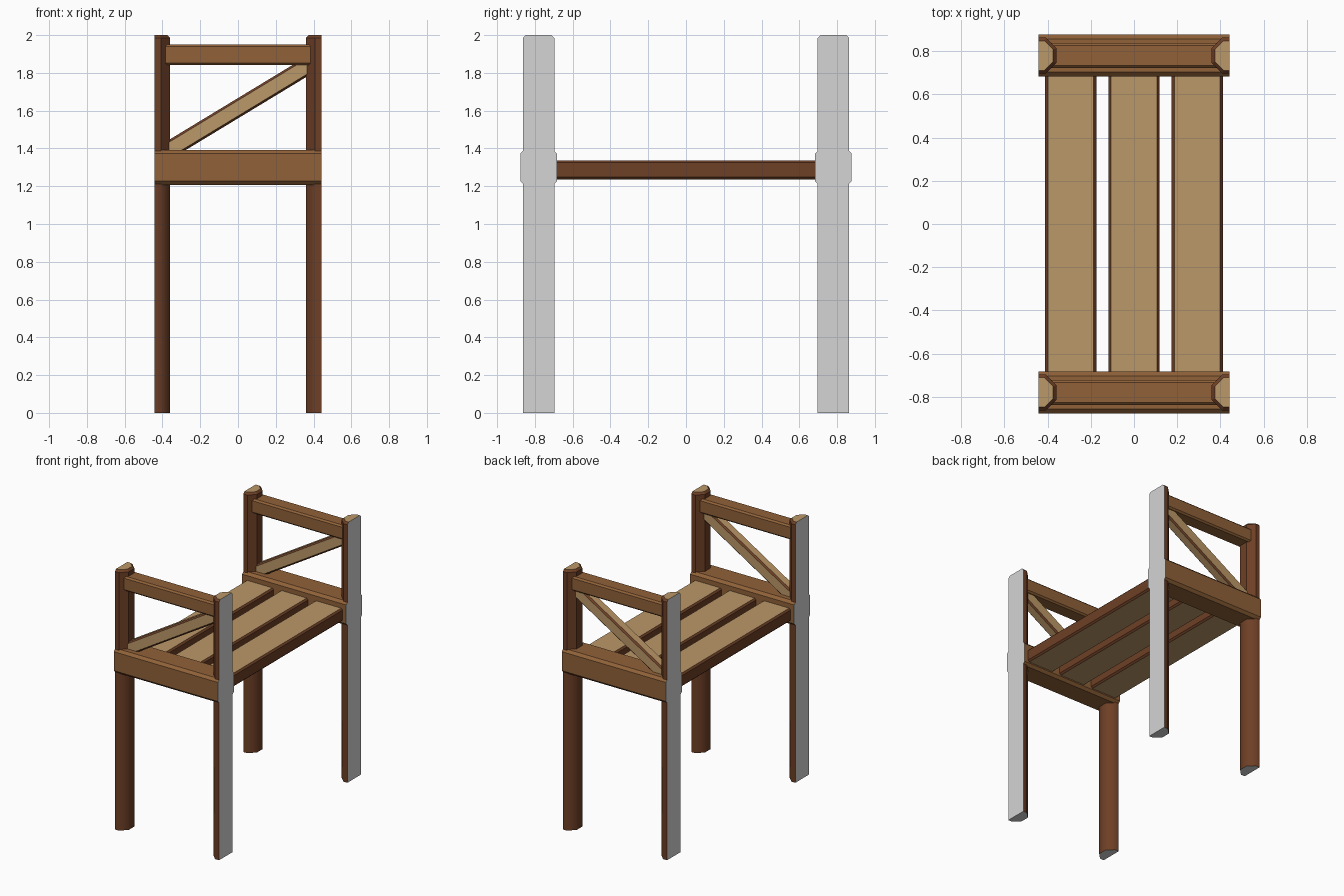
import bpy, bmesh, math
from mathutils import Matrix, Vector

if "Cube" in bpy.data.objects:
    bpy.data.objects.remove(bpy.data.objects["Cube"])


def material(name, rgb):
    m = bpy.data.materials.new(name)
    m.diffuse_color = (*rgb, 1)
    m.use_nodes = True
    m.node_tree.nodes["Principled BSDF"].inputs["Base Color"].default_value = m.diffuse_color
    return m


DARK, MID, TAN, GREY = range(4)
MATS = [material("dark brown wood", (0.155, 0.05, 0.019)),
        material("mid brown wood", (0.28, 0.12, 0.04)),
        material("tan wood", (0.50, 0.315, 0.14)),
        material("grey cut end", (0.66, 0.66, 0.66))]

END = 0.443      # half length in x, where the section is cut
POST_Y = 0.78    # post and beam centre line
R = 0.083        # post radius across flats


def loft(name, rings, rule, matrix=Matrix()):
    """Skin equal-sized rings, cap both ends, colour faces by local normal."""
    bm = bmesh.new()
    loops = [[bm.verts.new(p) for p in ring] for ring in rings]
    for a, b in zip(loops, loops[1:]):
        for i in range(len(a)):
            j = (i + 1) % len(a)
            bm.faces.new((a[i], a[j], b[j], b[i]))
    bm.faces.new(loops[0])
    bm.faces.new(loops[-1])
    bmesh.ops.recalc_face_normals(bm, faces=bm.faces)
    bm.normal_update()
    for f in bm.faces:
        f.material_index = rule(f.normal)
    me = bpy.data.meshes.new(name)
    bm.to_mesh(me)
    bm.free()
    me.transform(matrix)
    for m in MATS:
        me.materials.append(m)
    ob = bpy.data.objects.new(name, me)
    bpy.context.collection.objects.link(ob)
    return ob


def bar(name, length, width, height, c, rule, matrix):
    """Chamfered bar along local x, width in y, height in z."""
    w, h = width / 2, height / 2
    prof = [(w, -h + c), (w, h - c), (w - c, h), (-w + c, h),
            (-w, h - c), (-w, -h + c), (-w + c, -h), (w - c, -h)]
    rings = [[(x, y, z) for y, z in prof] for x in (-length / 2, length / 2)]
    return loft(name, rings, rule, matrix)


def half_octagon(r, z):
    t = R * math.tan(math.pi / 8)
    k = r * t / R
    return [(0, -r, z), (k, -r, z), (r, -k, z), (r, k, z), (k, r, z), (0, r, z)]


def post_rule(n):
    if n.x < -0.9 or n.z < -0.9:
        return GREY
    return TAN if n.z > 0.9 else DARK


def beam_rule(n):
    return GREY if abs(n.x) > 0.9 else MID


def plank_rule(n):
    return TAN if abs(n.z) > 0.9 else DARK


def brace_rule(n):
    return TAN if max(abs(n.y), abs(n.z)) > 0.9 else DARK


T = Matrix.Translation
for s, side in ((-1, "front"), (1, "back")):
    y = s * POST_Y
    # half posts, cut flat at both ends of the section
    for e, end in ((-1, "left"), (1, "right")):
        turn = T((e * END, y, 0)) @ Matrix.Rotation(math.pi if e > 0 else 0, 4, 'Z')
        leg = loft(f"{side}_{end}_leg", [half_octagon(R, 0), half_octagon(R, 1.25)],
                   post_rule, turn)
        bpy.ops.object.select_all(action='DESELECT')
        leg.select_set(True)
        bpy.context.view_layer.objects.active = leg
        bpy.ops.object.shade_smooth_by_angle(angle=math.radians(50))
        loft(f"{side}_{end}_rail_post",
             [half_octagon(R, 1.35), half_octagon(R, 1.985), half_octagon(R - 0.015, 2.0)],
             post_rule, turn)
    # side beam, hand rail, diagonal brace
    bar(f"{side}_beam", 2 * END, 0.194, 0.186, 0.02, beam_rule, T((0, y, 1.30)))
    bar(f"{side}_hand_rail", 0.80, 0.117, 0.111, 0.012, lambda n: MID, T((0, y, 1.896)))
    tilt = Matrix.Rotation(-math.atan(0.606), 4, 'Y')
    bar(f"{side}_brace", 0.935, 0.08, 0.092, 0.011, brace_rule, T((0, y, 1.613)) @ tilt)

# deck planks
for i, x in enumerate((-0.293, 0, 0.293)):
    bar(f"plank_{i + 1}", 1.40, 0.237, 0.101, 0.012, plank_rule,
        T((x, 0, 1.2865)) @ Matrix.Rotation(math.pi / 2, 4, 'Z'))
